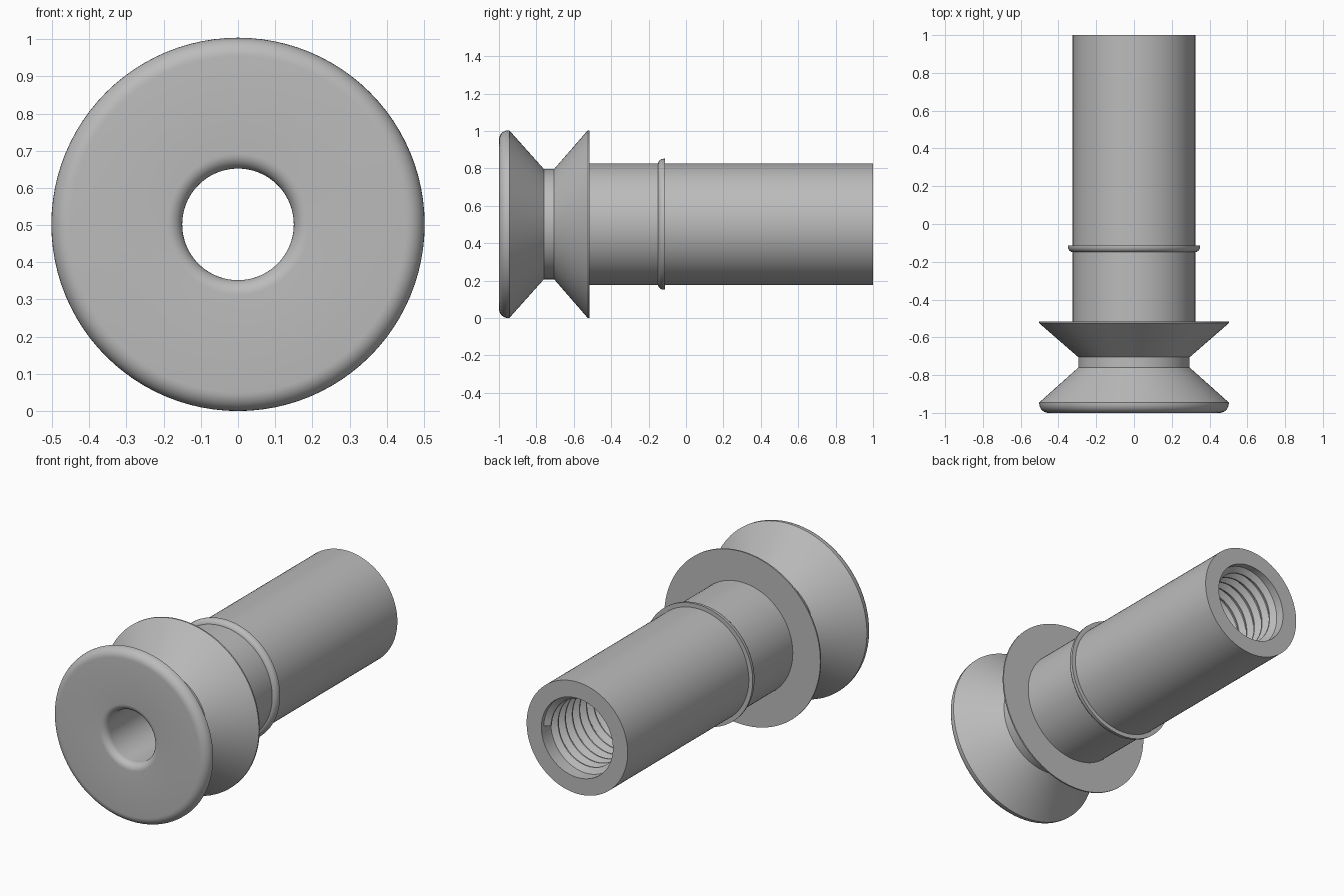
import bpy, bmesh, math
from mathutils import Vector

if "Cube" in bpy.data.objects:
    bpy.data.objects.remove(bpy.data.objects["Cube"])

AXIS_Z = 0.502      # height of the shared centre line
SIDES = 96

metal = bpy.data.materials.new("plain grey")
metal.use_nodes = True
GREY = (0.5, 0.5, 0.5, 1)
metal.diffuse_color = GREY
metal.node_tree.nodes["Principled BSDF"].inputs["Base Color"].default_value = GREY


def fillet(r, y, radius, start, end, steps=8):
    """Arc of (radius, y) points around a corner centre, angles in degrees."""
    angles = [math.radians(start + (end - start) * i / steps) for i in range(steps + 1)]
    return [(r + radius * math.cos(a), y + radius * math.sin(a)) for a in angles]


def turn(name, profile, sides=SIDES, turns=1, pitch=0.0):
    """Revolve a closed (radius, y) profile about the Y axis; a pitch makes a helix."""
    bm = bmesh.new()
    verts = [bm.verts.new((r, y, 0)) for r, y in profile]
    edges = [bm.edges.new((v, verts[(i + 1) % len(verts)])) for i, v in enumerate(verts)]
    bmesh.ops.spin(bm, geom=verts + edges, cent=(0, 0, 0), axis=(0, 1, 0),
                   dvec=Vector((0, pitch / sides, 0)),
                   angle=math.tau * turns, steps=sides * turns)
    if pitch:
        bmesh.ops.holes_fill(bm, edges=[e for e in bm.edges if e.is_boundary], sides=0)
    else:
        bmesh.ops.remove_doubles(bm, verts=bm.verts, dist=1e-5)
    bmesh.ops.recalc_face_normals(bm, faces=bm.faces)
    mesh = bpy.data.meshes.new(name)
    bm.to_mesh(mesh)
    bm.free()
    obj = bpy.data.objects.new(name, mesh)
    obj.location.z = AXIS_Z
    mesh.materials.append(metal)
    bpy.context.collection.objects.link(obj)
    bpy.ops.object.select_all(action='DESELECT')
    obj.select_set(True)
    bpy.context.view_layer.objects.active = obj
    bpy.ops.object.shade_smooth_by_angle(angle=math.radians(25))
    return obj


# Grooved head: rounded front disc, V groove with narrow neck, rear flange
turn("grooved_head",
     fillet(0.19, -0.96, 0.04, 180, 270)
     + fillet(0.452, -0.95, 0.05, -90, 0)
     + [(0.502, -0.945), (0.295, -0.76), (0.295, -0.705),
        (0.502, -0.525), (0.502, -0.517), (0.15, -0.517)])

# Hollow shank behind the head
turn("shank", [(0.325, -0.53), (0.325, 1.0), (0.23, 1.0), (0.23, -0.53)])

# Thin collar, rounded on the front side only
turn("collar", [(0.315, -0.15)] + fillet(0.32, -0.12, 0.03, -90, 0)
     + [(0.35, -0.113), (0.315, -0.113)])

# Internal screw thread running along the bore
PITCH = 0.065
TURNS = 22
START = 0.985 - PITCH * (TURNS + 1)
turn("thread", [(0.235, START), (0.2, START + 0.027), (0.2, START + 0.035),
                (0.235, START + 0.062)], sides=64, turns=TURNS, pitch=PITCH)
